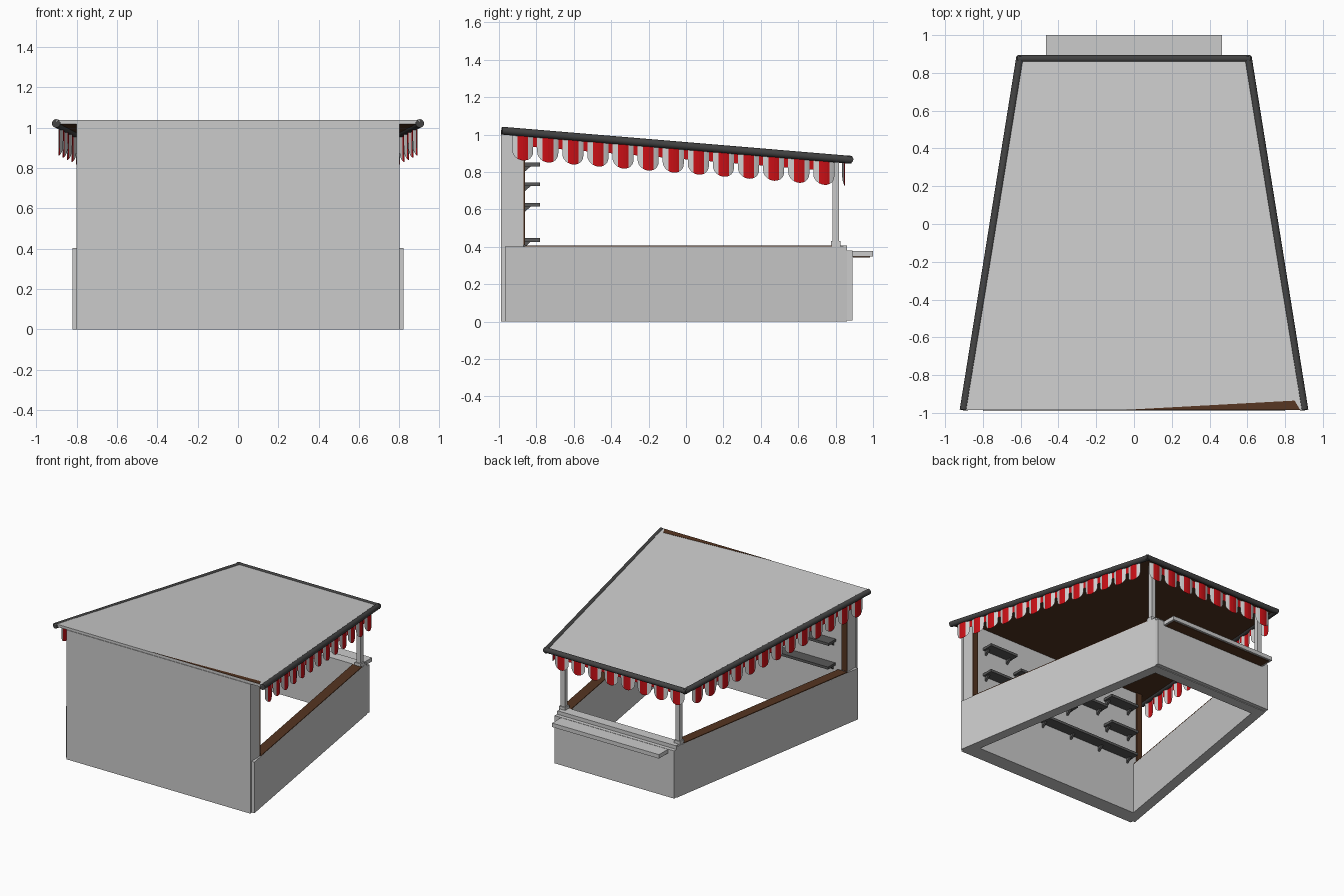
import bpy, bmesh, math
from mathutils import Vector

if "Cube" in bpy.data.objects:
    bpy.data.objects.remove(bpy.data.objects["Cube"])


def material(name, rgb):
    m = bpy.data.materials.new(name)
    m.diffuse_color = (*rgb, 1)
    m.use_nodes = True
    m.node_tree.nodes["Principled BSDF"].inputs["Base Color"].default_value = m.diffuse_color
    return m


GREY = material("light_grey", (0.6, 0.6, 0.6))
BROWN = material("dark_brown", (0.09, 0.035, 0.015))
RAIL = material("charcoal", (0.055, 0.055, 0.055))
SHELF = material("shelf_grey", (0.1, 0.1, 0.1))
RED = material("red", (0.6, 0.005, 0.008))
WHITE = material("off_white", (0.62, 0.62, 0.62))


def finish(name, bm, mats):
    bmesh.ops.recalc_face_normals(bm, faces=bm.faces)
    me = bpy.data.meshes.new(name)
    bm.to_mesh(me)
    bm.free()
    ob = bpy.data.objects.new(name, me)
    bpy.context.collection.objects.link(ob)
    for m in mats:
        me.materials.append(m)
    return ob


def prism(name, plan, low, high, mat, under=None):
    """Extrude a plan outline; low and high are heights or functions of y."""
    lo = low if callable(low) else lambda y: low
    hi = high if callable(high) else lambda y: high
    bm = bmesh.new()
    b = [bm.verts.new((x, y, lo(y))) for x, y in plan]
    t = [bm.verts.new((x, y, hi(y))) for x, y in plan]
    n = len(plan)
    bm.faces.new(b)
    bm.faces.new(t)
    for i in range(n):
        bm.faces.new((b[i], b[(i + 1) % n], t[(i + 1) % n], t[i]))
    ob = finish(name, bm, [mat] + ([under] if under else []))
    if under:
        for p in ob.data.polygons:
            p.material_index = 1 if p.normal.z < -0.5 else 0
    return ob


def box(name, x0, x1, y0, y1, z0, z1, mat):
    return prism(name, [(x0, y0), (x1, y0), (x1, y1), (x0, y1)], z0, z1, mat)


def rod(name, a, b, r, mat):
    a, b = Vector(a), Vector(b)
    d = b - a
    bpy.ops.mesh.primitive_cylinder_add(vertices=16, radius=r, depth=d.length, location=(a + b) / 2)
    ob = bpy.context.object
    ob.rotation_euler = d.to_track_quat('Z', 'Y').to_euler()
    ob.name = name
    ob.data.materials.append(mat)
    bpy.ops.object.shade_smooth_by_angle(angle=math.radians(40))


def roof_top(y):
    return 1.037 - (y + 0.985) * 0.085


def roof_under(y):
    return roof_top(y) - 0.02


# roof slab, brown underneath, with the bare brown sliver at the rear corner
prism("roof", [(-0.9, -0.985), (0.9, -0.985), (0.6, 0.885), (-0.6, 0.885)],
      roof_under, roof_top, GREY, BROWN)
prism("roof_bare_strip", [(-0.05, -0.984), (0.88, -0.984), (0.85, -0.935)],
      lambda y: roof_top(y) - 0.001, lambda y: roof_top(y) + 0.002, BROWN)

# rails round the roof edge
for s, side in ((1, "right"), (-1, "left")):
    rod(side + "_rail", (0.902 * s, -0.985, 1.021), (0.602 * s, 0.885, 0.865), 0.021, RAIL)
rod("front_rail", (-0.618, 0.875, 0.868), (0.618, 0.875, 0.868), 0.02, RAIL)

# back wall with brown trims on the inner edges
box("back_panel", -0.8, 0.8, -0.99, -0.972, 0, roof_under, GREY)
box("back_wall", -0.795, 0.795, -0.972, -0.87, 0, roof_under, GREY)
for s in (1, -1):
    xs = sorted((0.75 * s, 0.797 * s))
    box("wall_trim", *xs, -0.87, -0.86, 0.41, roof_under, BROWN)

# low side walls with brown tops, and corner posts
for s, side in ((1, "right"), (-1, "left")):
    plan = [(0.82 * s, -0.968), (0.52 * s, 0.86), (0.44 * s, 0.86), (0.74 * s, -0.968)]
    prism(side + "_low_wall", plan, 0, 0.402, GREY)
    cap = [(0.802 * s, -0.86), (0.533 * s, 0.78), (0.453 * s, 0.78), (0.722 * s, -0.86)]
    prism(side + "_wall_top", cap, 0.402, 0.408, BROWN)
    x = 0.5 * s
    box(side + "_post", x - 0.018, x + 0.018, 0.782, 0.818, 0.41, roof_under, GREY)
    box(side + "_post_foot", x - 0.026, x + 0.026, 0.774, 0.826, 0.4, 0.43, GREY)

# front low wall, facing board and serving shelf
box("front_low_wall", -0.515, 0.515, 0.78, 0.86, 0, 0.408, GREY)
box("front_board", -0.52, 0.52, 0.86, 0.89, 0.005, 0.38, GREY)
box("serving_shelf", -0.465, 0.465, 0.89, 1.0, 0.347, 0.378, GREY)
box("serving_shelf_underside", -0.45, 0.45, 0.892, 0.985, 0.343, 0.348, BROWN)


# inner shelves on brackets
def shelf(x0, x1, z):
    box("shelf", x0, x1, -0.87, -0.78, z - 0.01, z + 0.01, SHELF)
    n = max(2, round((x1 - x0) / 0.3) + 1)
    for i in range(n):
        x = x0 + 0.025 + (x1 - x0 - 0.05) * i / (n - 1)
        bm = bmesh.new()
        f = bm.faces.new([bm.verts.new((x - 0.008, y, h)) for y, h in
                          ((-0.87, z - 0.01), (-0.83, z - 0.01), (-0.87, z - 0.045))])
        ext = bmesh.ops.extrude_face_region(bm, geom=[f])
        bmesh.ops.translate(bm, vec=(0.016, 0, 0),
                            verts=[v for v in ext["geom"] if isinstance(v, bmesh.types.BMVert)])
        finish("shelf_bracket", bm, [SHELF])


shelf(-0.69, 0.69, 0.437)
for i in range(5):
    cx = -0.57 + 0.285 * i
    for z in ((0.735,) if i % 2 else (0.84, 0.625)):
        shelf(cx - 0.125, cx + 0.125, z)


# scalloped awning edge: striped tongues joined by short red bands
def valance(name, a, b, n, out):
    a, b, out = Vector(a), Vector(b), Vector(out)
    bm = bmesh.new()
    cols = 12

    def strip(t0, t1, d0, d1, o0, o1, mi):
        p, q = a.lerp(b, t0) + out * o0, a.lerp(b, t1) + out * o1
        f = bm.faces.new([bm.verts.new(v) for v in
                          (p, q, q - Vector((0, 0, d1)), p - Vector((0, 0, d0)))])
        f.material_index = mi

    def drop(u):
        return 0.085 + 0.052 * math.sqrt(max(0, 1 - u * u))

    def bulge(u):
        return 0.014 * (1 - u * u)

    for i in range(n):
        start, w = i / n, 0.84 / n
        for c in range(cols):
            # cosine spacing keeps the rounded ends smooth
            u0 = -math.cos(math.pi * c / cols)
            u1 = -math.cos(math.pi * (c + 1) / cols)
            mi = 1 if abs(u0 + u1) / 2 < 0.4 else 0
            strip(start + w * (u0 + 1) / 2, start + w * (u1 + 1) / 2,
                  drop(u0), drop(u1), bulge(u0), bulge(u1), mi)
        if i < n - 1:
            strip(start + w, start + 1 / n, 0.06, 0.06, 0, 0, 1)
    finish(name, bm, [WHITE, RED])


for s, side in ((1, "right"), (-1, "left")):
    valance(side + "_valance", (0.885 * s, -0.93, 1.003), (0.603 * s, 0.815, 0.862), 13, (s, 0.16, 0))
valance("front_valance", (-0.57, 0.835, 0.862), (0.58, 0.835, 0.862), 8, (0, 1, 0))
